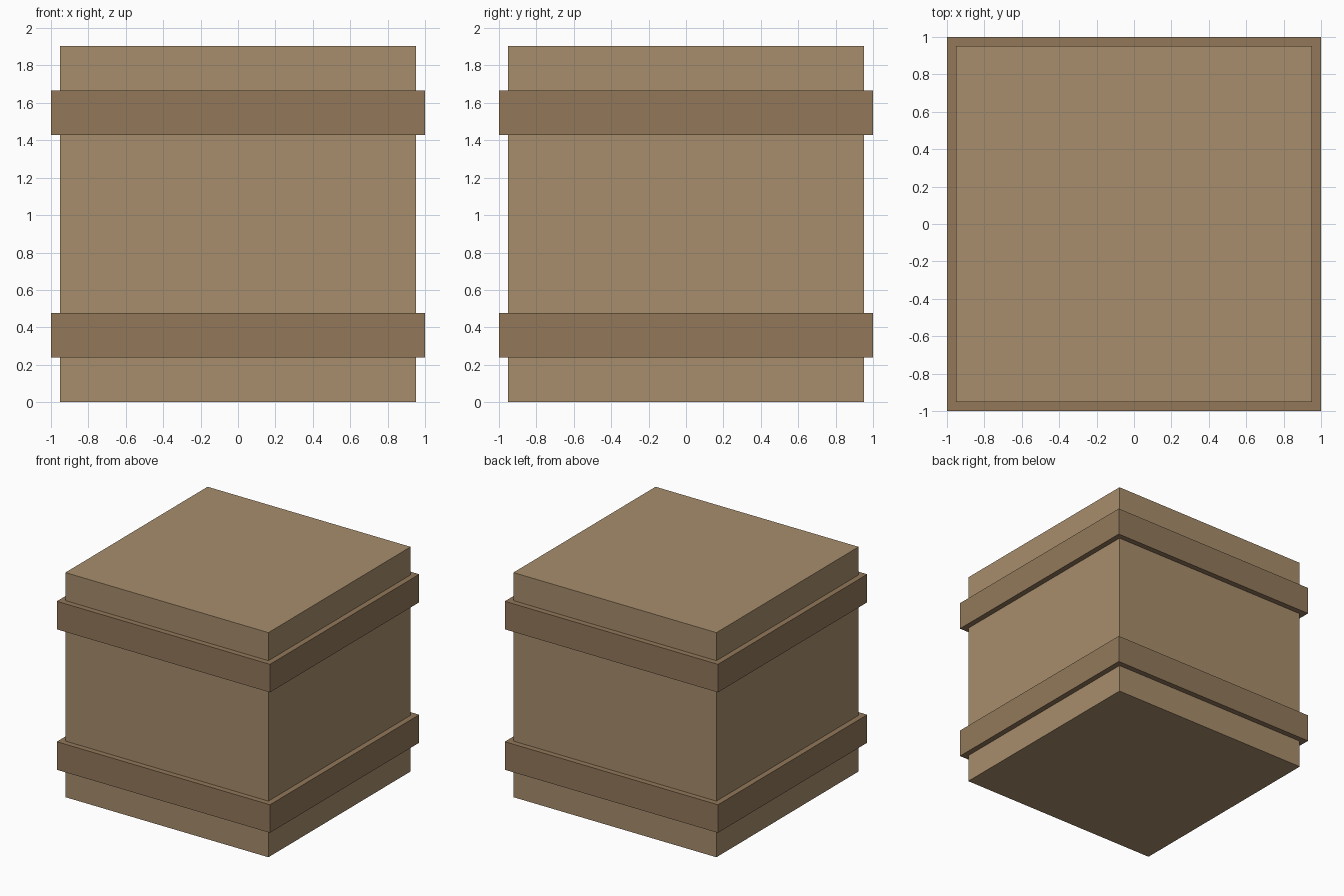
import bpy

if "Cube" in bpy.data.objects:
    bpy.data.objects.remove(bpy.data.objects["Cube"])


def material(name, color):
    mat = bpy.data.materials.new(name)
    mat.diffuse_color = (*color, 1)
    mat.use_nodes = True
    mat.node_tree.nodes["Principled BSDF"].inputs["Base Color"].default_value = mat.diffuse_color
    return mat


def box(name, width, z0, z1, mat):
    bpy.ops.mesh.primitive_cube_add(size=1, location=(0, 0, (z0 + z1) / 2))
    obj = bpy.context.object
    obj.name = name
    obj.scale = (width, width, z1 - z0)
    bpy.ops.object.transform_apply(location=False, rotation=False, scale=True)
    obj.data.materials.append(mat)
    return obj


wood = material("wood", (0.39, 0.27, 0.15))
dark_wood = material("dark_wood", (0.287, 0.188, 0.102))

# Crate body
box("crate_body", 1.905, 0, 1.905, wood)

# Raised bands around the crate
for name, z in (("lower_band", 0.238), ("upper_band", 1.429)):
    box(name, 2.0, z, z + 0.238, dark_wood)
